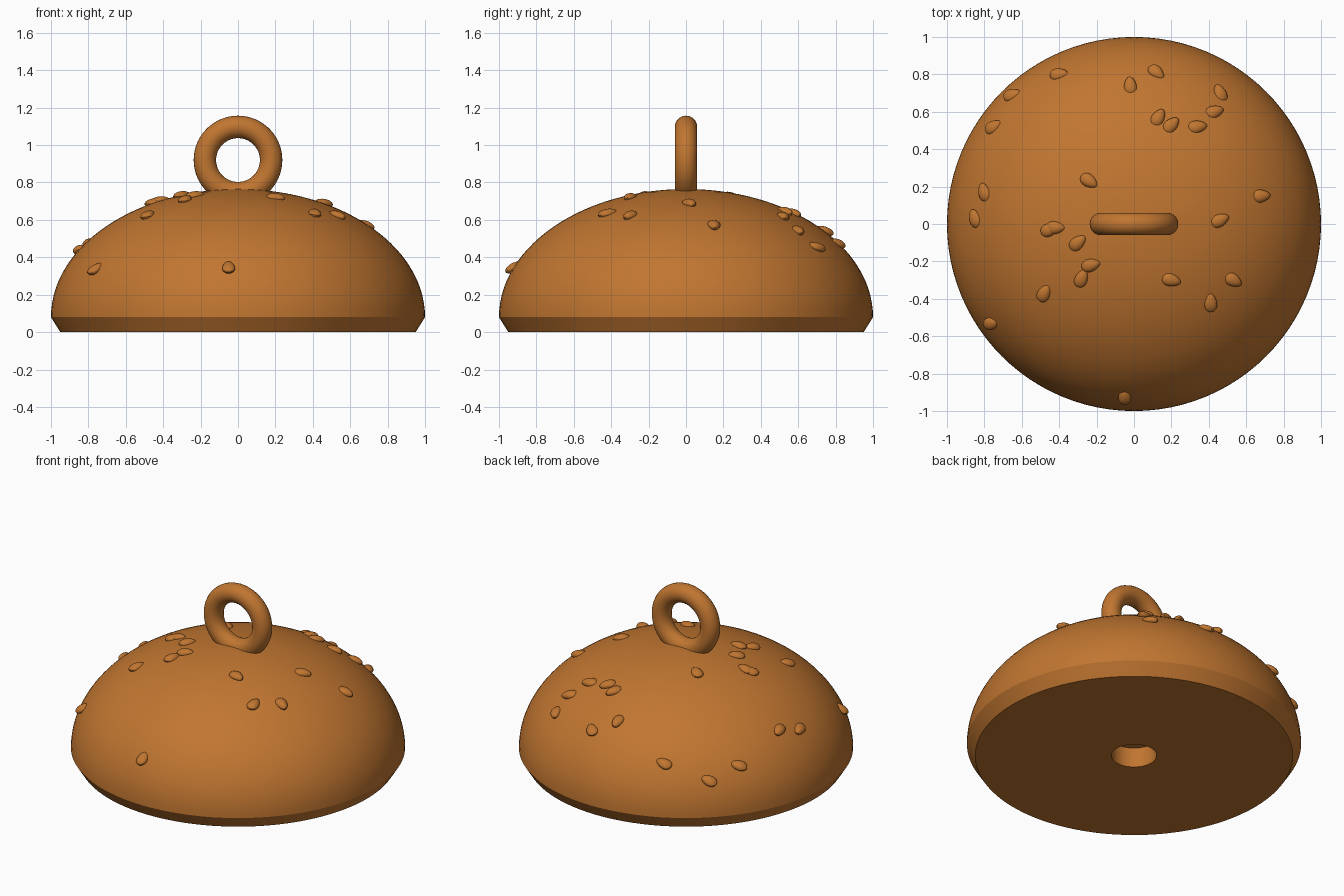
import bpy, bmesh
from math import sin, cos, pi, radians, sqrt
from mathutils import Vector, Matrix

cube = bpy.data.objects.get("Cube")
if cube:
    bpy.data.objects.remove(cube)

brown = bpy.data.materials.new("warm_brown")
brown.use_nodes = True
colour = (0.53, 0.18, 0.03, 1)
brown.diffuse_color = colour
brown.node_tree.nodes["Principled BSDF"].inputs["Base Color"].default_value = colour

RIM_Z, DOME_H = 0.08, 0.685


def finish(obj):
    """Give the object its material and smooth shading with sharp edges kept."""
    obj.data.materials.clear()
    obj.data.materials.append(brown)
    bpy.ops.object.select_all(action='DESELECT')
    obj.select_set(True)
    bpy.context.view_layer.objects.active = obj
    bpy.ops.object.shade_smooth_by_angle(angle=radians(25))


def lathe(name, profile, steps):
    """Spin a radius/height profile around the z axis."""
    bm = bmesh.new()
    verts = [bm.verts.new((r, 0, z)) for r, z in profile]
    edges = [bm.edges.new(pair) for pair in zip(verts, verts[1:])]
    bmesh.ops.spin(bm, geom=verts + edges, cent=(0, 0, 0), axis=(0, 0, 1),
                   angle=2 * pi, steps=steps)
    bmesh.ops.remove_doubles(bm, verts=bm.verts, dist=0.0001)
    bmesh.ops.recalc_face_normals(bm, faces=bm.faces)
    mesh = bpy.data.meshes.new(name)
    bm.to_mesh(mesh)
    bm.free()
    obj = bpy.data.objects.new(name, mesh)
    bpy.context.collection.objects.link(obj)
    finish(obj)
    return obj


# Domed body with a bevelled foot and a round socket underneath
arc = [(cos(i * pi / 56), RIM_Z + DOME_H * sin(i * pi / 56)) for i in range(28)]
socket = [(0, 0.13), (0.135, 0.13), (0.135, 0)]
lathe("domed_body", socket + [(0.95, 0)] + arc + [(0, RIM_Z + DOME_H)], 96)

# Upright ring handle
bpy.ops.mesh.primitive_torus_add(major_radius=0.177, minor_radius=0.06,
                                 major_segments=64, minor_segments=24,
                                 location=(0, 0, 0.92), rotation=(pi / 2, 0, 0))
ring = bpy.context.object
ring.name = "ring_handle"
finish(ring)

# Seed shape: a flattened ball, narrower at one end
bm = bmesh.new()
bmesh.ops.create_uvsphere(bm, u_segments=16, v_segments=10, radius=1)
for v in bm.verts:
    taper = 1 - 0.25 * v.co.x
    v.co = (v.co.x * 0.052, v.co.y * 0.034 * taper, v.co.z * 0.024)
seed_mesh = bpy.data.meshes.new("seed")
bm.to_mesh(seed_mesh)
bm.free()

# Seeds scattered over the dome: x, y, heading in degrees
seeds = [(-.4, .8, 0), (-.65, .69, 10), (-.75, .52, 25), (-.8, .17, 110),
         (-.85, .03, 110), (-.24, .23, -35), (-.45, -.03, 20), (-.42, -.02, 0),
         (-.3, -.1, 40), (-.23, -.22, 15), (-.28, -.29, 65), (-.48, -.37, 60),
         (-.76, -.53, 20), (-.05, -.92, 90), (-.02, .74, 95), (.12, .81, -45),
         (.13, .57, 60), (.2, .53, 45), (.34, .52, 10), (.43, .6, 20),
         (.46, .7, 110), (.68, .15, 5), (.46, .02, 25), (.2, -.3, -15),
         (.53, -.3, -30), (.41, -.42, 95)]
up = Vector((0, 0, 1))
for i, (x, y, heading) in enumerate(seeds, 1):
    rise = DOME_H * sqrt(1 - x * x - y * y)
    slope = Vector((x, y, rise / DOME_H ** 2)).normalized()
    tilt = up.rotation_difference((slope + up).normalized())
    seed = bpy.data.objects.new(f"seed_{i}", seed_mesh)
    bpy.context.collection.objects.link(seed)
    turn = Matrix.Rotation(radians(heading), 4, 'Z')
    seed.matrix_world = (Matrix.Translation((x, y, RIM_Z + rise))
                         @ tilt.to_matrix().to_4x4() @ turn)
    if i == 1:
        finish(seed)
